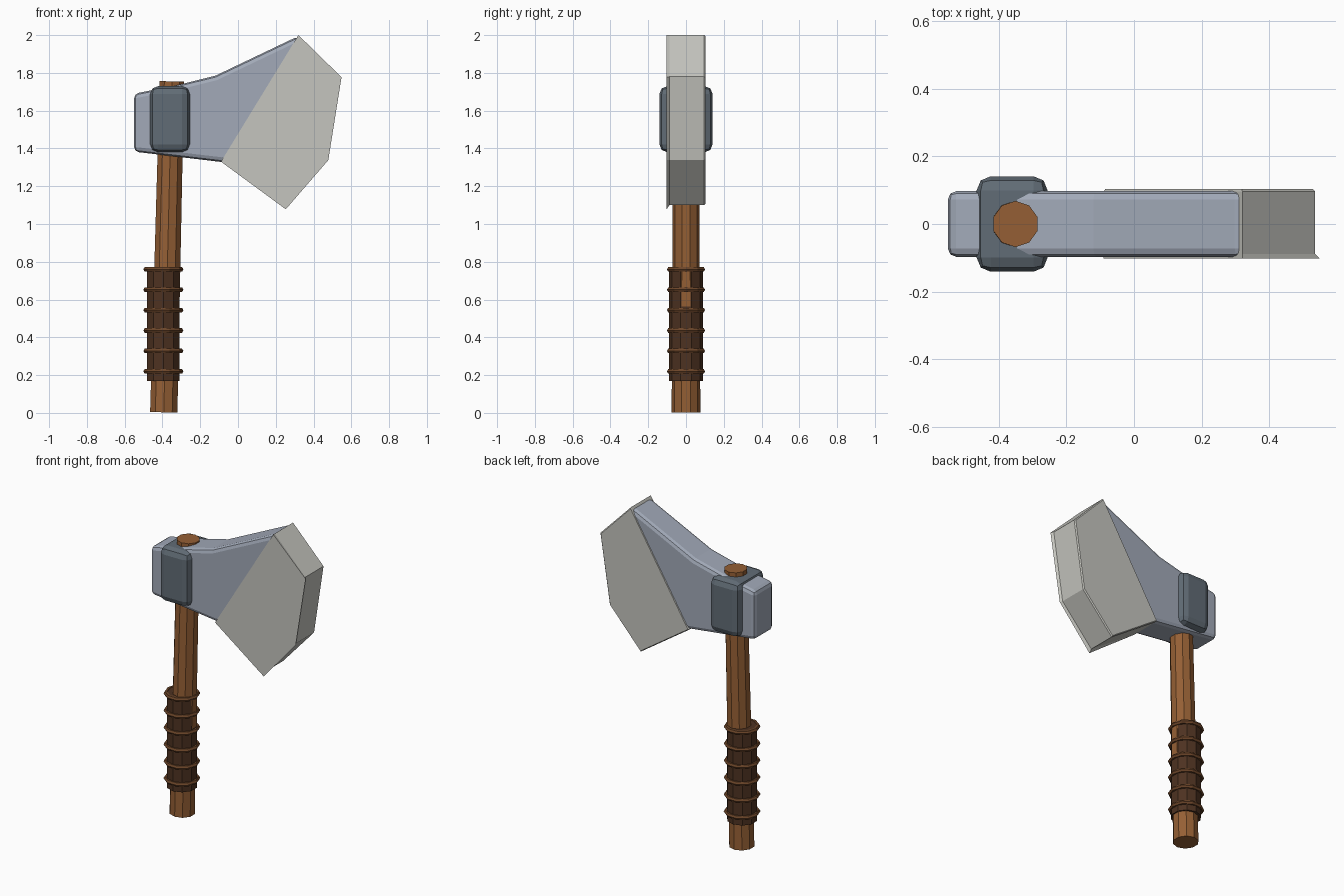
import bpy, bmesh, math
from mathutils import Vector

if "Cube" in bpy.data.objects:
    bpy.data.objects.remove(bpy.data.objects["Cube"])


def material(name, rgb):
    m = bpy.data.materials.new(name)
    m.diffuse_color = (*rgb, 1)
    m.use_nodes = True
    m.node_tree.nodes["Principled BSDF"].inputs["Base Color"].default_value = m.diffuse_color
    return m


WOOD = material("wood", (0.30, 0.115, 0.035))
LEATHER = material("dark_leather", (0.075, 0.032, 0.015))
CORD = material("cord", (0.15, 0.06, 0.022))
STEEL = material("steel", (0.36, 0.40, 0.48))
IRON = material("dark_iron", (0.12, 0.15, 0.18))
EDGE = material("bright_edge", (0.56, 0.56, 0.52))


def bevel(ob, width, segments):
    mod = ob.modifiers.new("bevel", "BEVEL")
    mod.width, mod.segments = width, segments
    mod.limit_method = "ANGLE"
    mod.angle_limit = math.radians(35)


def layered(name, layers, mat):
    """Solid from stacked outlines: each layer is (y, [(x, z), ...])."""
    bm = bmesh.new()
    rings = [[bm.verts.new((x, y, z)) for x, z in pts] for y, pts in layers]
    n = len(rings[0])
    for a, b in zip(rings, rings[1:]):
        for i in range(n):
            j = (i + 1) % n
            bm.faces.new((a[i], a[j], b[j], b[i]))
    bm.faces.new(rings[0])
    bm.faces.new(rings[-1])
    bmesh.ops.recalc_face_normals(bm, faces=bm.faces)
    me = bpy.data.meshes.new(name)
    bm.to_mesh(me)
    bm.free()
    ob = bpy.data.objects.new(name, me)
    bpy.context.collection.objects.link(ob)
    me.materials.append(mat)
    return ob


def rod(name, start, end, r1, r2, mat):
    a, b = Vector(start), Vector(end)
    bpy.ops.mesh.primitive_cone_add(vertices=10, radius1=r1, radius2=r2,
                                    depth=(b - a).length, location=(a + b) / 2)
    ob = bpy.context.object
    ob.name = name
    ob.rotation_euler = (0, math.atan2(b.x - a.x, b.z - a.z), 0)
    ob.data.materials.append(mat)
    return ob


# Slightly leaning wooden handle
rod("handle", (-0.393, 0, 0.003), (-0.35, 0, 1.755), 0.076, 0.068, WOOD)

# Upright grip wrap with cord rings
rod("grip", (-0.395, 0, 0.17), (-0.395, 0, 0.77), 0.09, 0.09, LEATHER)
for i in range(6):
    bpy.ops.mesh.primitive_torus_add(major_segments=10, minor_segments=6,
                                     major_radius=0.092, minor_radius=0.014,
                                     location=(-0.395, 0, 0.22 + 0.108 * i))
    ob = bpy.context.object
    ob.name = f"grip_ring_{i + 1}"
    ob.data.materials.append(CORD)

# Axe head body, running into the blade
body = [(-0.55, 1.69), (-0.33, 1.733), (-0.12, 1.785), (0.32, 1.995),
        (0.42, 1.78), (0.36, 1.42), (-0.085, 1.328), (-0.55, 1.383)]
ob = layered("axe_head", [(-0.097, body), (0.097, body)], STEEL)
bevel(ob, 0.025, 2)

# Bright blade, with a thin burr flaring at the front face
blade = [(-0.09, 1.33), (0.32, 2.0), (0.535, 1.78), (0.468, 1.34), (0.25, 1.10)]
burr = [(-0.09, 1.33), (0.32, 2.0), (0.548, 1.777), (0.478, 1.338), (0.253, 1.078)]
back = [(-0.085, 1.333), (0.318, 1.993), (0.528, 1.777), (0.462, 1.343), (0.249, 1.107)]
layered("blade", [(-0.102, burr), (-0.088, blade), (0.096, blade), (0.103, back)], EDGE)

# Iron collar around head and handle
bpy.ops.mesh.primitive_cube_add(size=1, location=(-0.36, 0, 1.555))
ob = bpy.context.object
ob.name = "collar"
ob.scale = (0.21, 0.282, 0.35)
bpy.ops.object.transform_apply(location=False, rotation=False, scale=True)
ob.data.materials.append(IRON)
bevel(ob, 0.042, 2)
